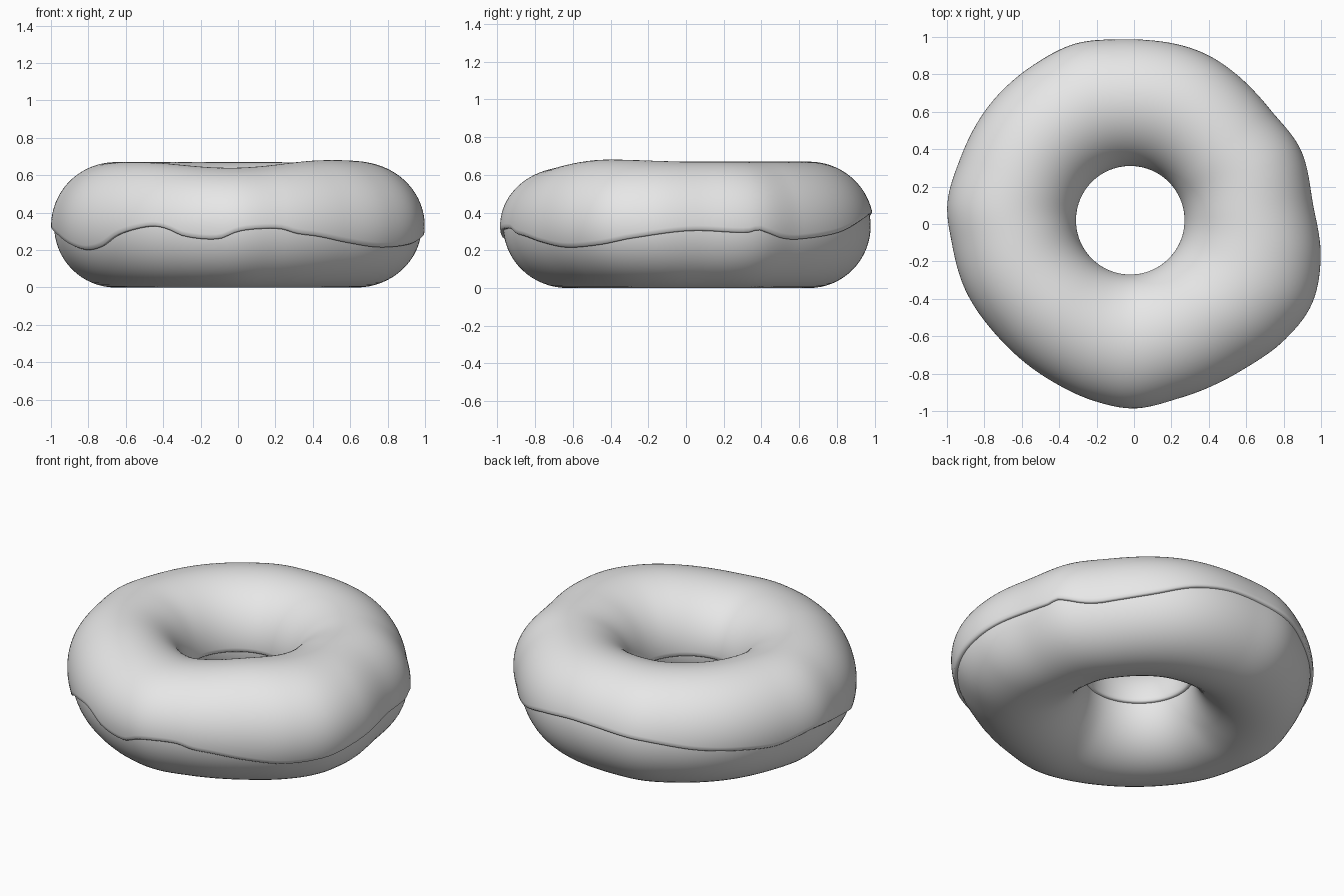
import bpy, bmesh, math

if "Cube" in bpy.data.objects:
    bpy.data.objects.remove(bpy.data.objects["Cube"])

CX, CY = -0.02, 0.02      # centre of the hole
N = 192                   # segments around the ring
MID_Z = 0.33

# Outline seen from above (x, y)
OUTLINE = [(0.957, 0.107), (0.89, 0.40), (0.73, 0.61), (0.35, 0.925), (-0.07, 0.995),
           (-0.316, 0.968), (-0.53, 0.856), (-0.77, 0.64), (-0.93, 0.348), (-0.998, 0.107),
           (-0.973, -0.107), (-0.904, -0.348), (-0.717, -0.615), (-0.45, -0.834),
           (-0.21, -0.947), (0.0, -0.986), (0.246, -0.93), (0.57, -0.786),
           (0.81, -0.615), (0.95, -0.43), (0.998, -0.187)]

# Height of the icing's wavy edge by angle (degrees, z)
EDGE = [(0, .31), (18, .30), (22, .315), (25, .30), (31, .27), (38, .265), (55, .30),
        (70, .37), (85, .405), (110, .38), (128, .33), (145, .30), (157, .285), (173, .325),
        (190, .28), (205, .22), (212, .205), (220, .225), (228, .285), (236, .32),
        (243, .335), (248, .32), (254, .28), (265, .265), (271, .305), (277, .32),
        (285, .32), (290, .295), (297, .28), (308, .245), (320, .22), (333, .235), (343, .27)]

# Height of the icing's crest by angle
CREST = [(0, .67), (90, .67), (180, .67), (225, .668), (270, .64), (315, .68)]


def periodic(points):
    """Smooth closed interpolation of (degrees, value) points."""
    p = sorted(points)
    n = len(p)

    def get(i):
        return p[i % n][0] + 360 * (i // n), p[i % n][1]

    def f(a):
        a = a % 360
        i = -1
        while get(i + 1)[0] <= a:
            i += 1
        (x0, y0), (x1, y1), (x2, y2), (x3, y3) = [get(i + k) for k in (-1, 0, 1, 2)]
        d = x2 - x1
        t = (a - x1) / d
        m1, m2 = (y2 - y0) / (x2 - x0) * d, (y3 - y1) / (x3 - x1) * d
        return ((2*t**3 - 3*t*t + 1) * y1 + (t**3 - 2*t*t + t) * m1
                + (3*t*t - 2*t**3) * y2 + (t**3 - t*t) * m2)
    return f


outer = periodic([(math.degrees(math.atan2(y - CY, x - CX)) % 360,
                   math.hypot(x - CX, y - CY)) for x, y in OUTLINE])
edge, crest = periodic(EDGE), periodic(CREST)
THICK = 0.016


def section(a, t, off):
    """Radius and height on the ring's cross-section, lifted by off from the dough."""
    ro, ri = outer(a) - THICK, 0.29 + THICK
    up = crest(a) - THICK - MID_Z if math.sin(t) > 0 else MID_Z
    return ((ro + ri) / 2 + ((ro - ri) / 2 + off) * math.cos(t),
            MID_Z + (up + off) * math.sin(t))


def dough_profile(a):
    return [section(a, 2 * math.pi * k / 64, 0) for k in range(64)]


def icing_profile(a):
    end = math.asin((edge(a) - MID_Z) / (MID_Z + THICK))
    start = math.pi + 0.03
    pts = [section(a, start + (end - start) * k / 56, THICK) for k in range(57)]
    # rounded lips that tuck into the dough
    first = [section(a, start + 0.025, -0.004), section(a, start + 0.022, THICK * 0.55)]
    last = [section(a, end - 0.022, THICK * 0.55), section(a, end - 0.025, -0.004)]
    return first + pts + last


def sweep(name, profile, closed, mat):
    bm = bmesh.new()
    rings = []
    for i in range(N):
        a = 360 * i / N
        c, s = math.cos(math.radians(a)), math.sin(math.radians(a))
        rings.append([bm.verts.new((CX + r * c, CY + r * s, z)) for r, z in profile(a)])
    m = len(rings[0])
    for i in range(N):
        p, q = rings[i], rings[(i + 1) % N]
        for k in range(m if closed else m - 1):
            j = (k + 1) % m
            f = bm.faces.new((p[k], q[k], q[j], p[j]) if closed else (p[k], p[j], q[j], q[k]))
            f.smooth = True
            # outward side of the tube
    bm.normal_update()
    top = max(bm.faces, key=lambda f: f.calc_center_median().z)
    if top.normal.z < 0:
        bmesh.ops.reverse_faces(bm, faces=bm.faces[:])
    me = bpy.data.meshes.new(name)
    bm.to_mesh(me)
    bm.free()
    me.materials.append(mat)
    ob = bpy.data.objects.new(name, me)
    bpy.context.collection.objects.link(ob)
    return ob


grey = bpy.data.materials.new("plain_grey")
grey.diffuse_color = (0.8, 0.8, 0.8, 1)
grey.use_nodes = True
grey.node_tree.nodes["Principled BSDF"].inputs["Base Color"].default_value = grey.diffuse_color

# Ring of dough and the icing draped over it
sweep("dough", dough_profile, True, grey)
sweep("icing", icing_profile, False, grey)
